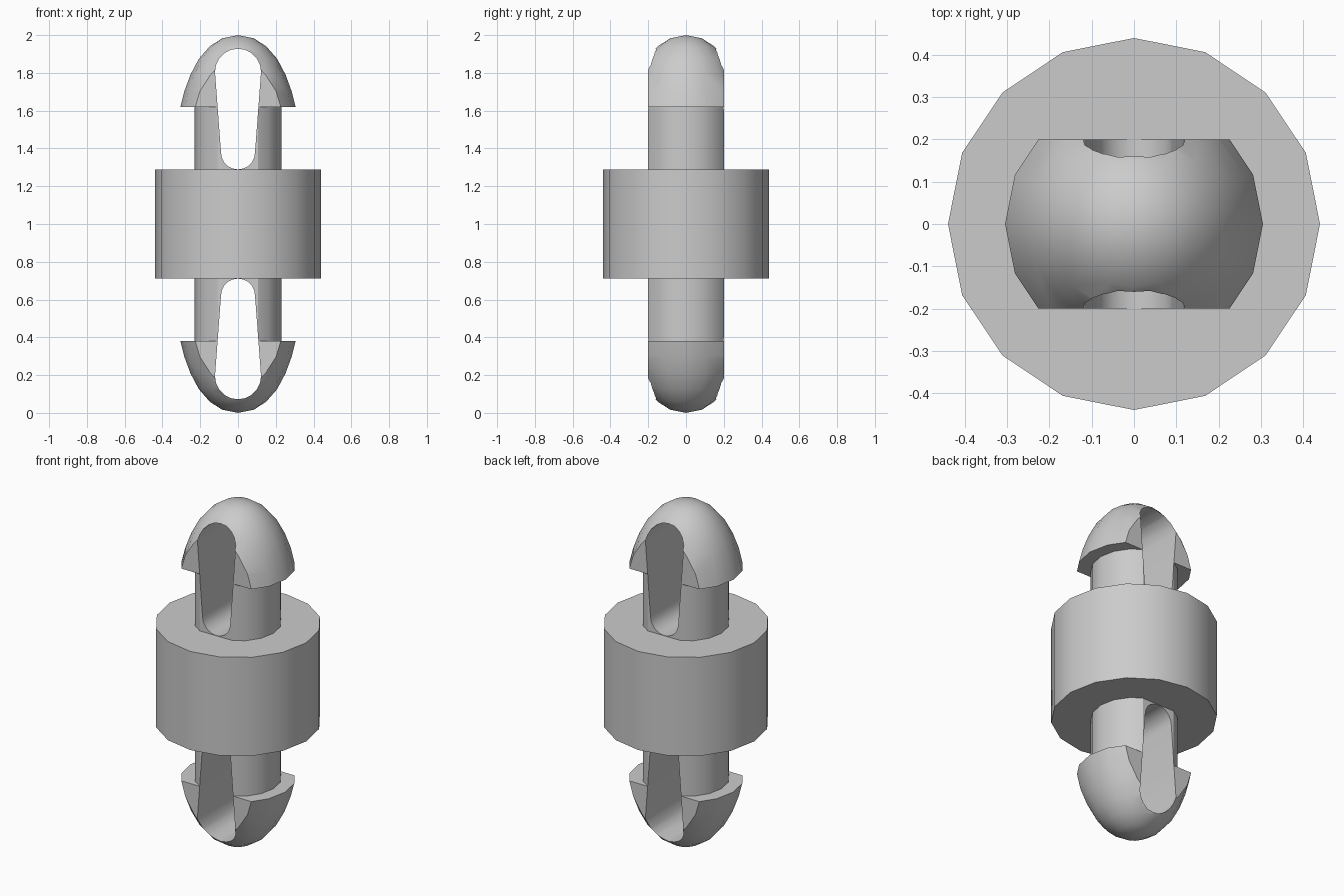
import bpy, bmesh, math
from mathutils import Matrix

if "Cube" in bpy.data.objects:
    bpy.data.objects.remove(bpy.data.objects["Cube"], do_unlink=True)

SIDES = 16
MID = 1.0

grey = bpy.data.materials.new("plain_grey")
grey.use_nodes = True
colour = (0.6, 0.6, 0.6, 1)
grey.diffuse_color = colour
grey.node_tree.nodes["Principled BSDF"].inputs["Base Color"].default_value = colour


def make_object(name, bm):
    bmesh.ops.recalc_face_normals(bm, faces=bm.faces)
    mesh = bpy.data.meshes.new(name)
    bm.to_mesh(mesh)
    bm.free()
    mesh.materials.append(grey)
    obj = bpy.data.objects.new(name, mesh)
    bpy.context.collection.objects.link(obj)
    return obj


def revolve(name, profile):
    """Spin (radius, z) points around the z axis."""
    bm = bmesh.new()
    verts = [bm.verts.new((r, 0, z)) for r, z in profile]
    edges = [bm.edges.new(pair) for pair in zip(verts, verts[1:])]
    bmesh.ops.spin(bm, geom=verts + edges, axis=(0, 0, 1), cent=(0, 0, 0),
                   angle=math.tau, steps=SIDES, use_duplicate=False)
    bmesh.ops.remove_doubles(bm, verts=bm.verts, dist=1e-4)
    return make_object(name, bm)


def extrude_y(name, outline, depth):
    """Extrude an (x, z) outline from front to back."""
    bm = bmesh.new()
    face = bm.faces.new([bm.verts.new((x, -depth, z)) for x, z in outline])
    moved = bmesh.ops.extrude_face_region(bm, geom=[face])["geom"]
    bmesh.ops.translate(bm, vec=(0, 2 * depth, 0),
                        verts=[v for v in moved if isinstance(v, bmesh.types.BMVert)])
    return make_object(name, bm)


def cut(target, cutter, operation):
    cutter.hide_render = True
    mod = target.modifiers.new("cut", 'BOOLEAN')
    mod.object, mod.operation, mod.solver = cutter, operation, 'EXACT'
    bpy.context.view_layer.objects.active = target
    bpy.ops.object.modifier_apply(modifier=mod.name)
    bpy.data.objects.remove(cutter, do_unlink=True)


def smooth(obj):
    bpy.ops.object.select_all(action='DESELECT')
    obj.select_set(True)
    bpy.context.view_layer.objects.active = obj
    bpy.ops.object.shade_smooth_by_angle(angle=math.radians(32))


def arc(half_width, height, z, start):
    """Half ellipse, used for each rounded end of the slot."""
    steps = 10
    return [(half_width * math.cos(start + math.pi * i / steps),
             z + height * math.sin(start + math.pi * i / steps))
            for i in range(steps + 1)]


# Wide collar in the middle
collar = revolve("collar", [(0, 0.712), (0.44, 0.712), (0.44, 1.288), (0, 1.288)])

# Upper clip: stem and barbed dome in one profile
upper_clip = revolve("upper_clip", [
    (0, 1.2), (0.23, 1.2), (0.23, 1.62), (0.305, 1.62), (0.285, 1.70),
    (0.252, 1.79), (0.207, 1.875), (0.15, 1.94), (0.085, 1.983), (0, 2.0)])

# Flat front and back, then the tapered slot
cut(upper_clip, extrude_y("flat_cutter",
                          [(-1, 1), (1, 1), (1, 2.2), (-1, 2.2)], 0.2), 'INTERSECT')
slot = arc(0.122, 0.122, 1.806, 0) + arc(0.09, 0.09, 1.379, math.pi)
cut(upper_clip, extrude_y("slot_cutter", slot, 0.5), 'DIFFERENCE')

# Lower clip mirrors the upper one
bm = bmesh.new()
bm.from_mesh(upper_clip.data)
flip = Matrix.Translation((0, 0, 2 * MID)) @ Matrix.Diagonal((1, 1, -1, 1))
bmesh.ops.transform(bm, matrix=flip, verts=bm.verts)
lower_clip = make_object("lower_clip", bm)

for part in (collar, upper_clip, lower_clip):
    smooth(part)
